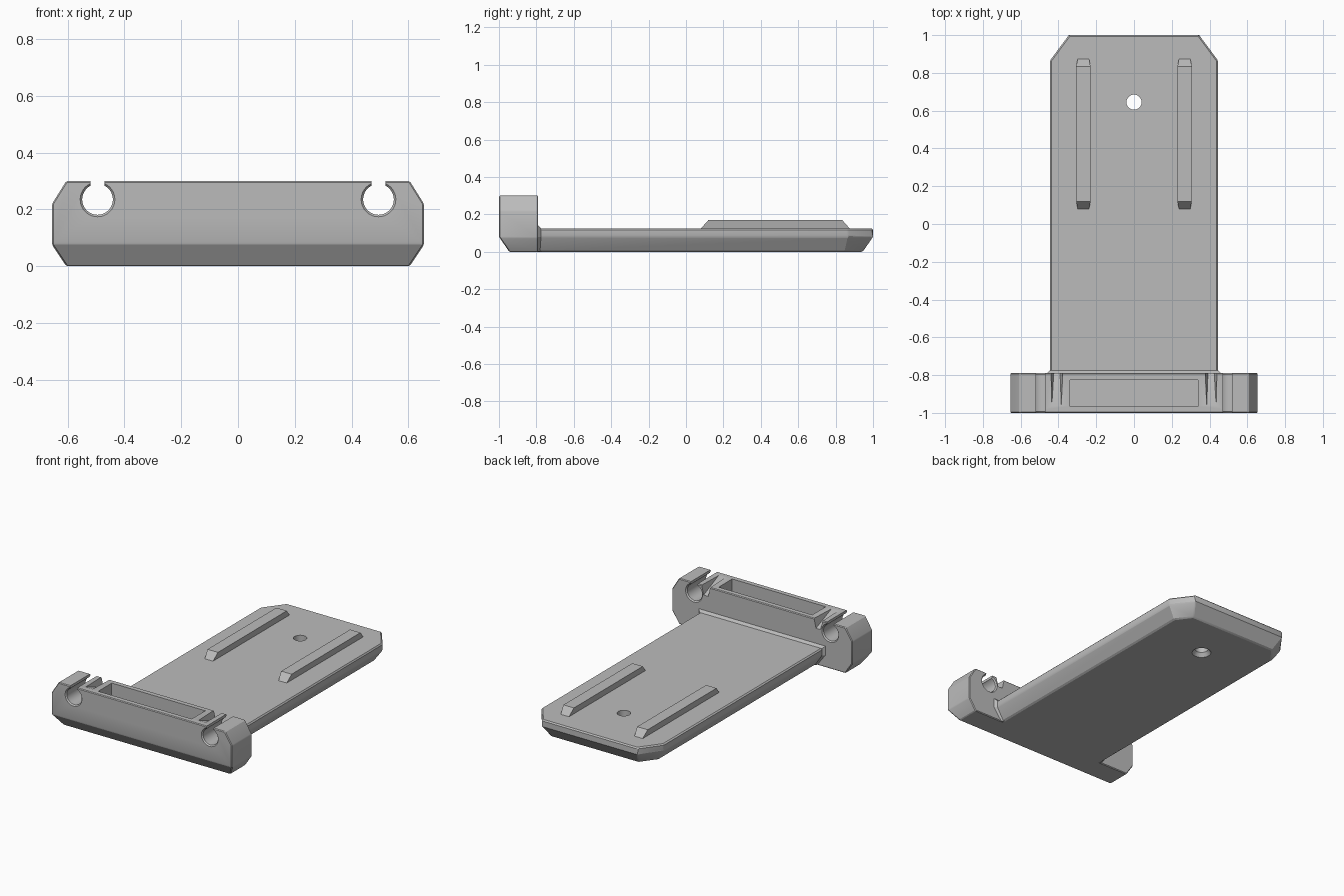
import bpy, bmesh, math
from mathutils import Vector

default = bpy.data.objects.get("Cube")
if default:
    bpy.data.objects.remove(default, do_unlink=True)

grey = bpy.data.materials.new("plain grey")
grey.use_nodes = True
grey.diffuse_color = (0.5, 0.5, 0.5, 1)
grey.node_tree.nodes["Principled BSDF"].inputs["Base Color"].default_value = (0.5, 0.5, 0.5, 1)


def finish(name, bm):
    bmesh.ops.recalc_face_normals(bm, faces=bm.faces)
    mesh = bpy.data.meshes.new(name)
    bm.to_mesh(mesh)
    bm.free()
    mesh.materials.append(grey)
    obj = bpy.data.objects.new(name, mesh)
    bpy.context.collection.objects.link(obj)
    return obj


def hull(name, points):
    """Convex solid around a few points."""
    bm = bmesh.new()
    verts = [bm.verts.new(p) for p in points]
    result = bmesh.ops.convex_hull(bm, input=verts)
    loose = [v for v in result["geom_interior"] if isinstance(v, bmesh.types.BMVert)]
    bmesh.ops.delete(bm, geom=loose, context="VERTS")
    bmesh.ops.dissolve_limit(bm, angle_limit=0.01, verts=bm.verts, edges=bm.edges)
    return finish(name, bm)


def block(name, low, high, cuts=()):
    """Box trimmed by planes, each given as a point and an outward normal."""
    bm = bmesh.new()
    bmesh.ops.create_cube(bm, size=1)
    low, high = Vector(low), Vector(high)
    for v in bm.verts:
        v.co = (low + high) / 2 + v.co * (high - low)
    for point, normal in cuts:
        bmesh.ops.bisect_plane(bm, geom=bm.verts[:] + bm.edges[:] + bm.faces[:],
                               plane_co=point, plane_no=normal, clear_outer=True)
        rim = [e for e in bm.edges if e.is_boundary]
        bmesh.ops.contextual_create(bm, geom=rim)
    return finish(name, bm)


def revolve(name, profile, place, sides=48):
    """Closed solid from (radius, distance) rings, positioned by place(a, b, t)."""
    bm = bmesh.new()
    rings = []
    for r, t in profile:
        angles = [2 * math.pi * i / sides for i in range(sides)]
        rings.append([bm.verts.new(place(r * math.cos(a), r * math.sin(a), t)) for a in angles])
    for one, two in zip(rings, rings[1:]):
        for i in range(sides):
            j = (i + 1) % sides
            bm.faces.new((one[i], one[j], two[j], two[i]))
    bm.faces.new(rings[0])
    bm.faces.new(rings[-1])
    return finish(name, bm)


def carve(obj, bevel, cutters):
    """Soften edges, subtract the cutters, bake the result and drop the cutters."""
    mod = obj.modifiers.new("edge", "BEVEL")
    mod.width, mod.segments, mod.limit_method = bevel, 1, "ANGLE"
    for c in cutters:
        c.hide_render = True
        mod = obj.modifiers.new("cut", "BOOLEAN")
        mod.operation, mod.solver, mod.object = "DIFFERENCE", "EXACT", c
    deps = bpy.context.evaluated_depsgraph_get()
    baked = bpy.data.meshes.new_from_object(obj.evaluated_get(deps))
    obj.modifiers.clear()
    obj.data = baked
    for c in cutters:
        bpy.data.objects.remove(c, do_unlink=True)
    bpy.ops.object.select_all(action="DESELECT")
    obj.select_set(True)
    bpy.context.view_layer.objects.active = obj
    bpy.ops.object.shade_smooth_by_angle(angle=math.radians(20))


# Cross head with sloped corners and a sloped lower front edge
cuts = [((0, -1, 0.08), (0, -0.08, -0.055))]
for s in (-1, 1):
    cuts.append(((s * 0.655, 0, 0.22), (s * 0.08, 0, 0.05)))
    cuts.append(((s * 0.655, 0, 0.075), (s * 0.075, 0, -0.05)))
head = block("cross_head", (-0.655, -1, 0), (0.655, -0.79, 0.3), cuts)

# Pocket, clip holes with slots, and ramped grooves cut into the head
cutters = [block("pocket", (-0.34, -0.965, 0.1), (0.34, -0.825, 0.4))]
for s in (-1, 1):
    cutters.append(revolve("clip_hole", [(0.07, -1.01), (0.054, -0.992), (0.054, -0.798), (0.07, -0.78)],
                           lambda a, b, t: (s * 0.495 + a, t, 0.235 + b)))
    cutters.append(block("slot", (s * 0.495 - 0.025, -1.1, 0.25), (s * 0.495 + 0.025, -0.7, 0.4)))
    groove = []
    for y, z, inner, outer in ((-0.96, 0.3, 0.385, 0.435), (-0.96, 0.32, 0.385, 0.435),
                               (-0.78, 0.235, 0.392, 0.424), (-0.78, 0.32, 0.372, 0.444)):
        groove += [(s * inner, y, z), (s * outer, y, z)]
    cutters.append(hull("groove", groove))
carve(head, 0.008, cutters)

# Long base plate with clipped rear corners and sloped lower edges
cuts = [((0, 1, 0.08), (0, 0.08, -0.055))]
for s in (-1, 1):
    side = Vector((s * 0.135, 0.1, 0)).normalized()
    cuts.append(((s * 0.445, 0.865, 0), side))
    cuts.append(((s * 0.445, 0, 0.08), (s * 0.08, 0, -0.055)))
    cuts.append(((s * 0.445, 0.865, 0.08), side * 0.08 + Vector((0, 0, -0.055))))
plate = block("base_plate", (-0.445, -0.81, 0), (0.445, 1, 0.125), cuts)
screw_hole = revolve("screw_hole", [(0.065, -0.01), (0.04, 0.025), (0.04, 0.2)],
                     lambda a, b, t: (a, 0.645 + b, t))
carve(plate, 0.008, [screw_hole])

# Small sloped collar where the plate meets the head
collar = []
for y, g in ((-0.795, 0.015), (-0.79, 0.015), (-0.775, 0)):
    for s in (-1, 1):
        collar += [(s * (0.385 + g), y, 0.001), (s * (0.445 + g), y, 0.08), (s * (0.445 + g), y, 0.125 + g)]
hull("joint_collar", collar)

# Undercut rails with sloped ends
for s, label in ((-1, "right"), (1, "left")):
    rail = []
    for z, half, front, back in ((0.12, 0.029, 0.076, 0.879), (0.17, 0.038, 0.12, 0.835)):
        for side in (-1, 1):
            rail += [(s * 0.268 + side * half, front, z), (s * 0.268 + side * half, back, z)]
    hull(label + "_rail", rail)
